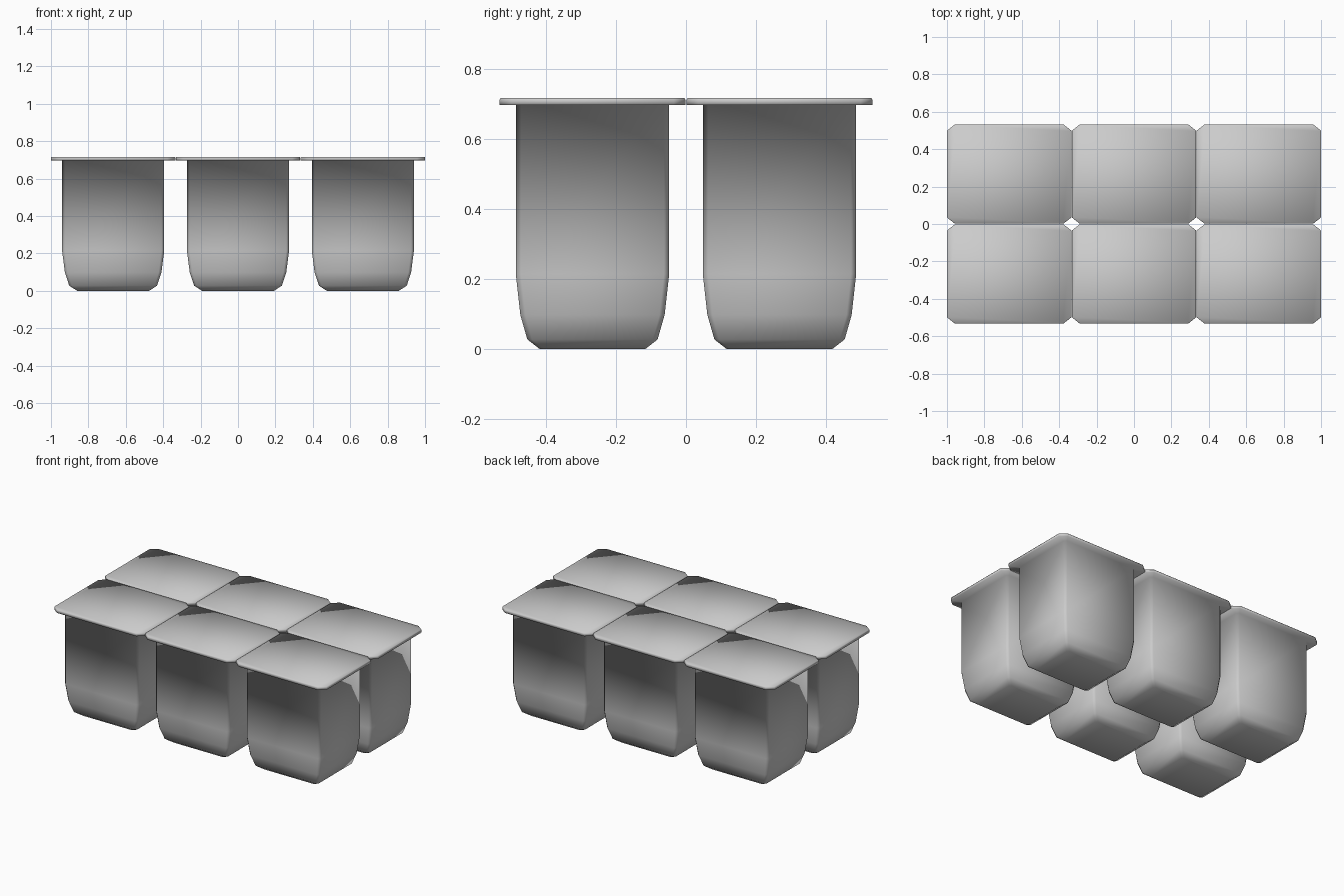
import bpy, bmesh

if "Cube" in bpy.data.objects:
    bpy.data.objects.remove(bpy.data.objects["Cube"])

# Outline levels: half width x, half depth y, corner cut x, corner cut y, height
LEVELS = [
    (0.192, 0.150, 0.012, 0.012, 0.000),   # cup base
    (0.235, 0.186, 0.014, 0.014, 0.028),
    (0.258, 0.206, 0.015, 0.015, 0.098),
    (0.273, 0.219, 0.015, 0.015, 0.215),   # straight wall starts
    (0.273, 0.219, 0.015, 0.015, 0.697),   # wall meets rim
    (0.3325, 0.265, 0.042, 0.033, 0.697),  # rim underside
    (0.3325, 0.265, 0.042, 0.033, 0.712),
    (0.3300, 0.2625, 0.042, 0.033, 0.717), # lid top
]


def ring(bm, hx, hy, cx, cy, z):
    pts = [(hx, -hy + cy), (hx, hy - cy), (hx - cx, hy), (-hx + cx, hy),
           (-hx, hy - cy), (-hx, -hy + cy), (-hx + cx, -hy), (hx - cx, -hy)]
    return [bm.verts.new((x, y, z)) for x, y in pts]


# One sealed cup, lofted through the levels
bm = bmesh.new()
rings = [ring(bm, *level) for level in LEVELS]
for low, high in zip(rings, rings[1:]):
    for i in range(8):
        j = (i + 1) % 8
        bm.faces.new((low[i], low[j], high[j], high[i]))
bm.faces.new(rings[0][::-1])
bm.faces.new(rings[-1])
for face in bm.faces:
    face.smooth = True
mesh = bpy.data.meshes.new("sealed_cup")
bm.to_mesh(mesh)
bm.free()

# Two rows of three cups
for row, y in (("front", -0.267), ("back", 0.267)):
    for side, x in (("left", -0.6675), ("middle", 0.0), ("right", 0.6675)):
        cup = bpy.data.objects.new(f"cup_{row}_{side}", mesh)
        cup.location = (x, y, 0)
        bpy.context.collection.objects.link(cup)
